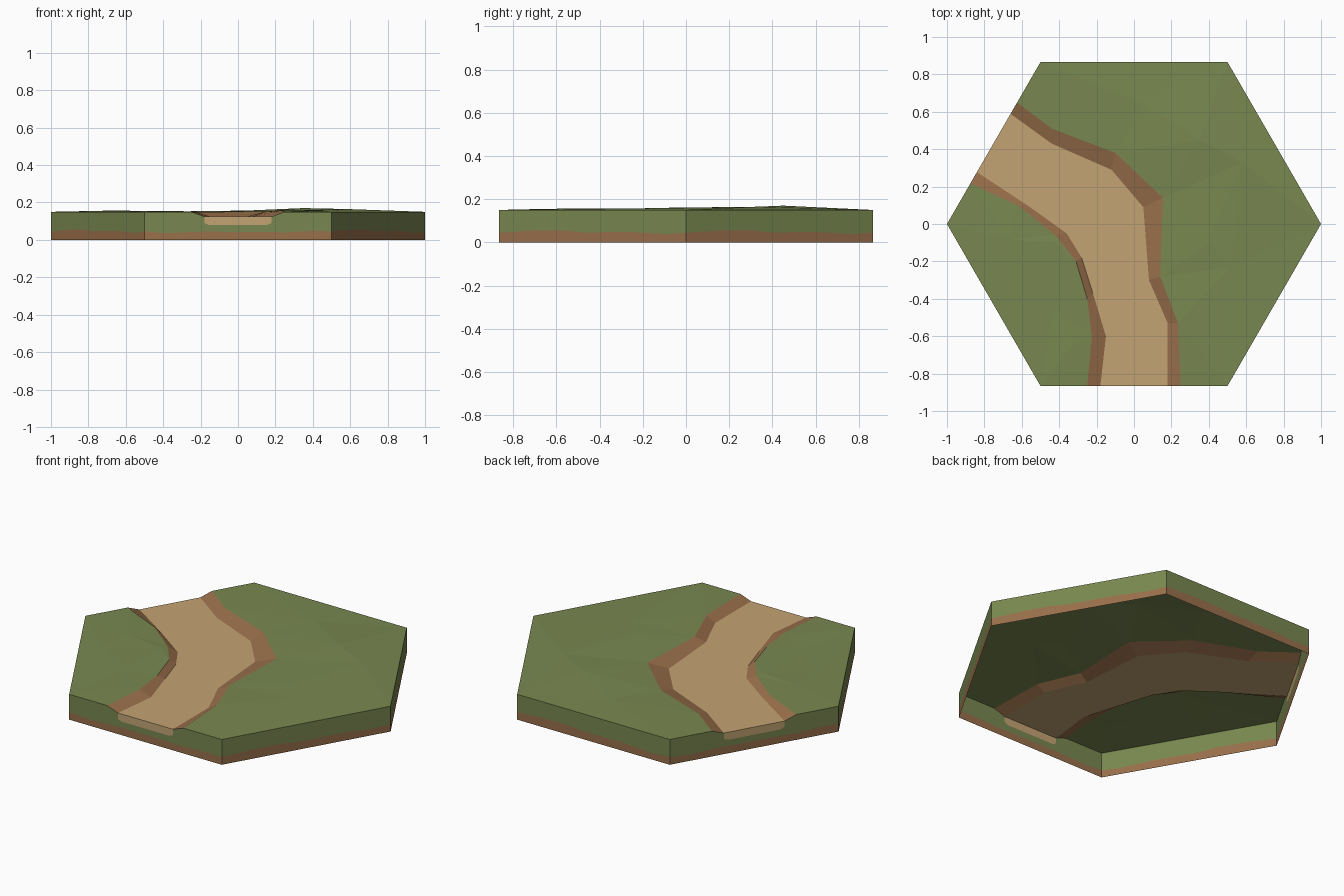
import bpy
import math
from mathutils import Vector
from mathutils.geometry import delaunay_2d_cdt

if "Cube" in bpy.data.objects:
    bpy.data.objects.remove(bpy.data.objects["Cube"])


def material(name, color):
    m = bpy.data.materials.new(name)
    m.diffuse_color = (*color, 1)
    m.use_nodes = True
    m.node_tree.nodes["Principled BSDF"].inputs["Base Color"].default_value = m.diffuse_color
    return m


GRASS = material("grass green", (0.19, 0.245, 0.08))
EARTH = material("earth brown", (0.32, 0.16, 0.07))
SAND = material("path sand", (0.55, 0.37, 0.175))

TOP, FLOOR, H = 0.15, 0.125, math.sqrt(3) / 2


def make(name, verts, faces, mats, slots=None, face_up=False):
    if face_up:
        fixed = []
        for f in faces:
            a, b, c = (Vector(verts[i]) for i in f[:3])
            fixed.append(f if (b - a).cross(c - a).z > 0 else f[::-1])
        faces = fixed
    me = bpy.data.meshes.new(name)
    me.from_pydata(verts, [], faces)
    for m in mats:
        me.materials.append(m)
    if slots:
        for p, s in zip(me.polygons, slots):
            p.material_index = s
    ob = bpy.data.objects.new(name, me)
    bpy.context.collection.objects.link(ob)
    return ob


def strip(name, a, b, mat):
    """Ribbon of quads between two edge lines."""
    n = len(a)
    faces = [(i, i + 1, n + i + 1, n + i) for i in range(n - 1)]
    make(name, a + b, faces, [mat], face_up=True)


def at(points, z):
    return [(x, y, z) for x, y in points]


# Edge lines of the winding path, from the front wall to the back left wall
sand_outer = at([(0.18, -H), (0.18, -0.53), (0.08, -0.3), (0.05, 0.09),
                 (-0.12, 0.29), (-0.44, 0.43), (-0.66, 0.34 * 2 * H)], FLOOR)
sand_inner = at([(-0.18, -H), (-0.15, -0.6), (-0.22, -0.37), (-0.28, -0.18),
                 (-0.36, -0.05), (-0.57, 0.10), (-0.84, 0.16 * 2 * H)], FLOOR)
lip_outer = [(0.25, -H, TOP), (0.235, -0.53, 0.157), (0.14, -0.28, TOP),
             (0.155, 0.14, 0.152), (-0.10, 0.38, TOP), (-0.44, 0.51, TOP),
             (-0.625, 0.375 * 2 * H, TOP)]
lip_inner = [(-0.25, -H, TOP), (-0.225, -0.6, TOP), (-0.25, -0.4, TOP),
             (-0.31, -0.2, 0.152), (-0.42, -0.06, TOP), (-0.62, 0.10, TOP),
             (-0.875, 0.125 * 2 * H, TOP)]

strip("path_floor", sand_outer, sand_inner, SAND)
strip("outer_bank", sand_outer, lip_outer, EARTH)
strip("inner_bank", sand_inner, lip_inner, EARTH)


# Gently bumpy grass fields on both sides of the path
def field(name, outline, bumps):
    pts = outline + bumps
    loop = list(range(len(outline)))
    co, _, faces, orig, _, _ = delaunay_2d_cdt(
        [Vector(p[:2]) for p in pts], [], [loop], 1, 1e-6)
    verts = [(v.x, v.y, pts[o[0]][2] if o else TOP) for v, o in zip(co, orig)]
    make(name, verts, [tuple(f) for f in faces], [GRASS], face_up=True)


corners = [(math.cos(k * math.pi / 3), math.sin(k * math.pi / 3), TOP)
           for k in range(6)]
field("outer_grass",
      [corners[5], corners[0], corners[1], corners[2]] + lip_outer[::-1],
      [(0.35, 0.45, 0.17), (0.58, 0.33, 0.165), (0.05, 0.64, 0.157),
       (0.4, -0.1, 0.16), (0.52, -0.23, 0.157)])
field("inner_grass", lip_inner + [corners[3], corners[4]],
      [(-0.67, -0.08, 0.157), (-0.68, -0.29, 0.154), (-0.43, -0.1, 0.154),
       (-0.43, -0.45, 0.153), (-0.33, -0.65, 0.155)])

# Outer walls: wavy earth layer, grass layer, sand plate where the path exits
# columns: (position along side, wall top, bottom of sand plate, earth height)
PLAIN = [(0, 0.15, 0.15, 0.045), (0.2, 0.15, 0.15, 0.055),
         (0.35, 0.15, 0.15, 0.055), (0.45, 0.15, 0.15, 0.046),
         (0.7, 0.15, 0.15, 0.048), (0.9, 0.15, 0.15, 0.038),
         (1, 0.15, 0.15, 0.045)]
EXIT = [(0, 0.15, 0.15, 0.045), (0.12, 0.15, 0.15, 0.036),
        (0.25, 0.15, 0.15, 0.042), (0.32, 0.125, 0.125, 0.044),
        (0.321, 0.125, 0.09, 0.044), (0.345, 0.125, 0.08, 0.044),
        (0.655, 0.125, 0.08, 0.042), (0.679, 0.125, 0.09, 0.042),
        (0.68, 0.125, 0.125, 0.042), (0.75, 0.15, 0.15, 0.04),
        (0.9, 0.15, 0.15, 0.048), (1, 0.15, 0.15, 0.045)]

verts, faces, slots = [], [], []
for k in range(6):
    a, b = Vector(corners[k]), Vector(corners[(k + 1) % 6])
    cols = EXIT if k in (2, 4) else PLAIN
    base = len(verts)
    for t, top, plate, earth in cols:
        p = a.lerp(b, t)
        verts += [(p.x, p.y, z) for z in (0, earth, plate, top)]
    for i in range(len(cols) - 1):
        for layer in range(3):
            # the plate layer has no height away from the path exits
            if layer == 2 and all(c[1] == c[2] for c in cols[i:i + 2]):
                continue
            q = base + 4 * i + layer
            faces.append((q, q + 4, q + 5, q + 1))
            slots.append(layer)
make("outer_walls", verts, faces, [EARTH, GRASS, SAND], slots)
